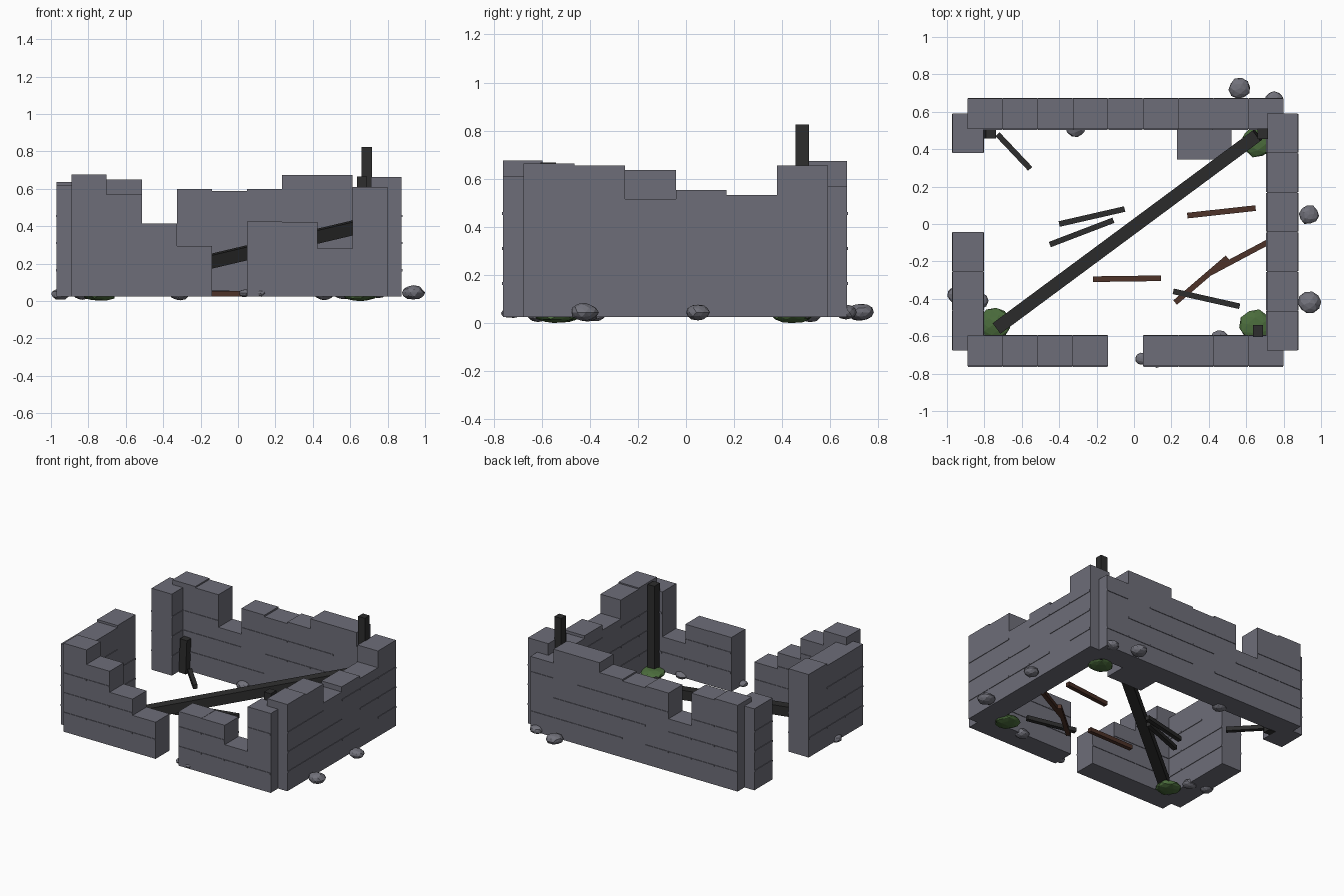
import bpy, bmesh, random
from mathutils import Vector, Matrix

if "Cube" in bpy.data.objects:
    bpy.data.objects.remove(bpy.data.objects["Cube"])

random.seed(4)


def material(name, rgb):
    m = bpy.data.materials.new(name)
    m.diffuse_color = (*rgb, 1)
    m.use_nodes = True
    m.node_tree.nodes["Principled BSDF"].inputs["Base Color"].default_value = m.diffuse_color
    return m


STONE = material("grey_stone", (0.155, 0.155, 0.19))
RUBBLE = material("rubble_grey", (0.165, 0.165, 0.195))
CHAR = material("charred_wood", (0.026, 0.026, 0.026))
BROWN = material("burnt_brown_wood", (0.075, 0.032, 0.022))
MOSS = material("moss_green", (0.07, 0.15, 0.045))


def finish(name, bm, mat):
    me = bpy.data.meshes.new(name)
    bm.to_mesh(me)
    bm.free()
    me.materials.append(mat)
    ob = bpy.data.objects.new(name, me)
    bpy.context.collection.objects.link(ob)
    return ob


def add_box(bm, lo, hi):
    lo, hi = Vector(lo), Vector(hi)
    mat = Matrix.Translation((lo + hi) / 2) @ Matrix.Diagonal((*(hi - lo), 1))
    bmesh.ops.create_cube(bm, size=1, matrix=mat)


def beam(name, a, b, width, height, mat):
    """Square timber between two points."""
    a, b = Vector(a), Vector(b)
    d = b - a
    rot = d.to_track_quat('X', 'Z').to_matrix().to_4x4()
    bm = bmesh.new()
    bmesh.ops.create_cube(bm, size=1, matrix=Matrix.Translation((a + b) / 2) @ rot
                          @ Matrix.Diagonal((d.length, width, height, 1)))
    return finish(name, bm, mat)


def lump(name, centre, radii, mat, subdiv):
    bm = bmesh.new()
    bmesh.ops.create_icosphere(bm, subdivisions=subdiv, radius=1)
    for v in bm.verts:
        v.co *= random.uniform(0.9, 1.05)
    spin = Matrix.Rotation(random.uniform(0, 6), 4, 'Z')
    bm.transform(Matrix.Translation(centre) @ Matrix.Diagonal((*radii, 1)) @ spin)
    return finish(name, bm, mat)


BASE = 0.025
COURSES = (0.165, 0.31, 0.455)


def wall(name, axis, start, step, lo, hi, heights):
    """Row of broken wall blocks along an axis, with thin course ridges; 0 is a gap."""
    bm = bmesh.new()

    def block(a, b, c, d, z0, z1):
        if axis == 'x':
            add_box(bm, (a, c, z0), (b, d, z1))
        else:
            add_box(bm, (c, a, z0), (d, b, z1))

    for i, h in enumerate(heights):
        if not h:
            continue
        a = start + i * step
        block(a, a + step, lo, hi, BASE, h)
        for j, z in enumerate(COURSES):
            if z < h - 0.05 and (i + j) % 5 != 4:
                block(a + 0.002, a + step - 0.002, lo - 0.004, hi + 0.004, z - 0.006, z + 0.006)
    return finish(name, bm, STONE)


# Four ruined walls
wall("front_wall", 'x', -0.89, 0.1877, -0.76, -0.597,
     (0.677, 0.57, 0.415, 0.295, 0, 0.425, 0.423, 0.28, 0.61))
wall("back_wall", 'x', -0.89, 0.1877, 0.507, 0.67,
     (0.66, 0.65, 0.41, 0.60, 0.588, 0.60, 0.673, 0.673, 0.57))
wall("right_wall", 'y', -0.675, 0.2108, 0.71, 0.875,
     (0.664, 0.655, 0.515, 0.553, 0.533, 0.656))
wall("left_wall", 'y', -0.675, 0.2108, -0.97, -0.805,
     (0.62, 0.62, 0.636, 0, 0, 0.625))

# Fallen masonry inside the back wall
bm = bmesh.new()
add_box(bm, (0.23, 0.345, 0.03), (0.52, 0.51, 0.2))
finish("fallen_block", bm, STONE)

# Corner posts and the fallen roof beam
beam("back_right_post", (0.688, 0.483, 0.02), (0.688, 0.483, 0.825), 0.055, 0.055, CHAR)
beam("front_right_post", (0.663, -0.572, 0.02), (0.663, -0.572, 0.667), 0.065, 0.055, CHAR)
beam("broken_left_post", (-0.775, 0.485, 0.02), (-0.765, 0.485, 0.27), 0.055, 0.055, CHAR)
beam("fallen_roof_beam", (-0.73, -0.555, 0.075), (0.66, 0.475, 0.402), 0.07, 0.07, CHAR)

# Loose planks on the floor
for i, (x0, y0, x1, y1) in enumerate([
        (-0.40, 0.0, -0.05, 0.08), (-0.45, -0.11, -0.11, 0.02),
        (0.21, -0.36, 0.565, -0.44), (-0.73, 0.48, -0.555, 0.295)]):
    beam(f"charred_plank_{i + 1}", (x0, y0, 0.042), (x1, y1, 0.042), 0.03, 0.03, CHAR)
for i, (x0, y0, x1, y1) in enumerate([
        (0.285, 0.045, 0.65, 0.085), (-0.22, -0.295, 0.145, -0.29),
        (0.22, -0.42, 0.50, -0.18), (0.40, -0.265, 0.72, -0.095)]):
    beam(f"brown_plank_{i + 1}", (x0, y0, 0.04), (x1, y1, 0.04), 0.03, 0.03, BROWN)

# Rubble stones around the wall feet
for i, (x, y, r, z) in enumerate([
        (0.565, 0.725, 0.06, 0.045), (0.75, 0.665, 0.05, 0.045),
        (0.935, 0.05, 0.055, 0.045), (0.938, -0.42, 0.062, 0.045),
        (-0.31, 0.515, 0.055, 0.038), (-0.95, -0.38, 0.05, 0.036),
        (-0.83, -0.41, 0.05, 0.036), (0.46, -0.615, 0.05, 0.036),
        (0.04, -0.72, 0.035, 0.042), (0.125, -0.74, 0.03, 0.042)]):
    lump(f"rubble_{i + 1}", (x, y, z), (r, r * 0.95, r * 0.62), RUBBLE, 2)

# Moss mounds in the corners
for i, (x, y) in enumerate([(0.66, 0.44), (0.65, -0.545), (-0.74, -0.53)]):
    lump(f"moss_{i + 1}", (x, y, 0.03), (0.088, 0.088, 0.03), MOSS, 2)
